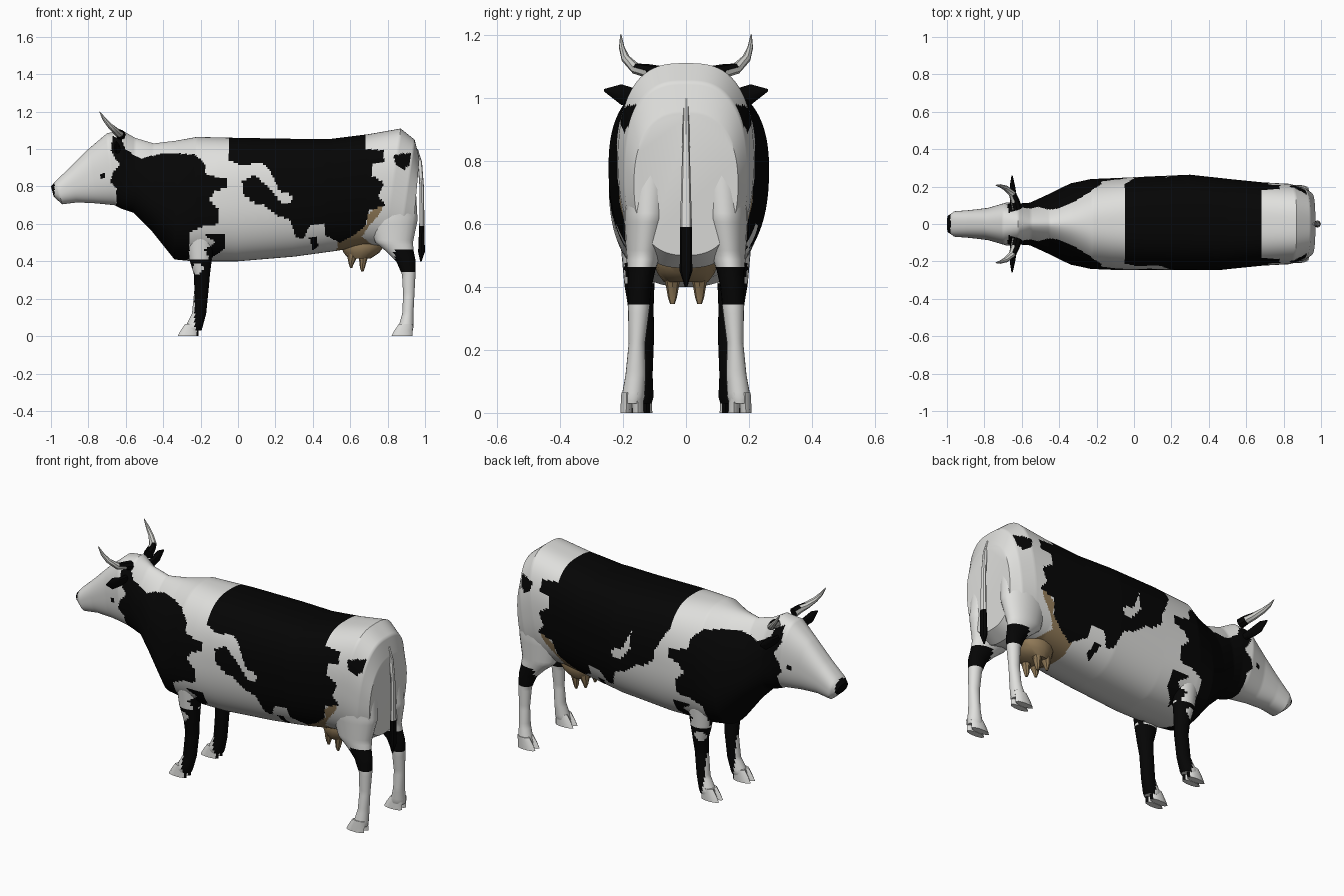
import bpy, bmesh, math
from mathutils import Vector


def material(name, col):
    m = bpy.data.materials.new(name)
    m.diffuse_color = (*col, 1)
    return m


MATS = [material("white_hide", (.74, .74, .72)), material("black_hide", (.0015, .0015, .0015)),
        material("udder_tan", (.29, .20, .10)), material("horn_grey", (.60, .60, .57))]
WHITE, BLACK, TAN, HORN = range(4)

# Coat markings as side-view outlines (x, z), shared by both flanks
SHOULDER = [(-.67, 1.07), (-.62, 1.05), (-.60, .995), (-.52, .95), (-.39, .98), (-.23, .97),
            (-.18, .925), (-.17, .86), (-.06, .845), (-.06, .80), (-.13, .77), (-.15, .73),
            (-.10, .67), (-.10, .60), (-.18, .59), (-.26, .555), (-.26, .415), (-.36, .35),
            (-.64, .60), (-.65, .70), (-.65, .79), (-.685, .825), (-.665, .88), (-.63, .915),
            (-.68, .99)]
SADDLE = [(-.05, 1.2), (.68, 1.2), (.68, 1.0), (.78, .995), (.78, .93), (.715, .915),
          (.715, .86), (.78, .82), (.75, .75), (.79, .70), (.70, .67), (.68, .59), (.62, .54),
          (.545, .50), (.465, .54), (.46, .60), (.385, .59), (.35, .52), (.31, .53), (.28, .62),
          (.20, .65), (.14, .70), (.10, .70), (.03, .755), (.02, .83), (.09, .86), (.17, .79),
          (.22, .72), (.28, .71), (.29, .75), (.22, .78), (.20, .82), (.17, .89), (.13, .925),
          (.01, .915), (-.05, .94)]
RUMP = [(.83, .97), (.93, .98), (.92, .92), (.89, .89), (.84, .92)]
FLANK = [(.38, .53), (.42, .53), (.43, .48), (.40, .46)]
ELBOW = [(-.19, .55), (-.07, .55), (-.07, .47), (-.15, .41), (-.18, .46), (-.12, .50)]
BRIDGE = [(-.05, .95), (.15, .95), (.18, .85), (.17, .78), (.03, .80)]      # left flank only
UDDER = [(.53, .50), (.62, .54), (.69, .60), (.69, .65), (.78, .72), (.77, .67), (.71, .60),
         (.66, .53), (.76, .46), (.76, .40), (.53, .42)]


def inside(x, z, poly):
    hit = False
    for (x1, z1), (x2, z2) in zip(poly, poly[1:] + poly[:1]):
        if (z1 > z) != (z2 > z) and x < x1 + (z - z1) * (x2 - x1) / (z2 - z1):
            hit = not hit
    return hit


def coat(c):
    x, z = c.x, c.z
    if x < -.981 or math.hypot(x + .725, z - .857) < .014:      # nose and eyes
        return BLACK
    if any(inside(x, z, p) for p in (SHOULDER, SADDLE, RUMP, FLANK, ELBOW)):
        return BLACK
    if c.y > 0 and inside(x, z, BRIDGE):
        return BLACK
    return TAN if inside(x, z, UDDER) else WHITE


def resample(stations, step):
    """Insert straight-line in-between stations."""
    out = []
    for a, b in zip(stations, stations[1:]):
        n = max(1, math.ceil(max(abs(p - q) for p, q in zip(a[:5], b[:5])) / step))
        out += [[p + (q - p) * i / n for p, q in zip(a, b)] for i in range(n)]
    return out + [list(stations[-1])]


def loft(name, rings, rule):
    """Skin a list of closed rings, colouring each face by its centre."""
    bm = bmesh.new()
    rows = [[bm.verts.new(p) for p in r] for r in rings]
    n = len(rows[0])
    for a, b in zip(rows, rows[1:]):
        for i in range(n):
            j = (i + 1) % n
            bm.faces.new((a[i], a[j], b[j], b[i]))
    bm.faces.new(rows[0])
    bm.faces.new(rows[-1])
    bmesh.ops.recalc_face_normals(bm, faces=bm.faces)
    for f in bm.faces:
        f.smooth = True
        f.material_index = rule(f.calc_center_median()) if callable(rule) else rule
    me = bpy.data.meshes.new(name)
    bm.to_mesh(me)
    bm.free()
    for m in MATS:
        me.materials.append(m)
    me.set_sharp_from_angle(angle=math.radians(40))
    ob = bpy.data.objects.new(name, me)
    bpy.context.collection.objects.link(ob)
    return ob


def tube(name, stations, rule, axis=None, sides=12, step=None):
    """Loft of ellipses; station = x, y, z, radius along x, other radius."""
    st = resample(stations, step) if step else stations
    rings = []
    for i, s in enumerate(st):
        c = Vector(s[:3])
        t = Vector(axis) if axis else Vector(st[min(i + 1, len(st) - 1)][:3]) - Vector(st[max(i - 1, 0)][:3])
        t.normalize()
        u = Vector((1, 0, 0))
        u = (u - t * u.dot(t)).normalized()
        v = t.cross(u)
        rings.append([c + u * s[3] * math.cos(k * math.tau / sides) + v * s[4] * math.sin(k * math.tau / sides)
                      for k in range(sides)])
    return loft(name, rings, rule)


# Head, neck and trunk in one skin: top x, z, bottom x, z, half width, roundness, narrowing upward
SECTIONS = [(-1.0, .80, -.985, .745, .045, .8, 0), (-.975, .83, -.94, .705, .068, .8, 0),
            (-.90, .90, -.86, .715, .074, .8, 0), (-.80, 1.0, -.76, .71, .086, .8, 0),
            (-.70, 1.085, -.66, .70, .115, .8, 0), (-.62, 1.10, -.62, .68, .11, .9, .05),
            (-.55, 1.06, -.56, .66, .11, 1.1, .3), (-.45, 1.03, -.46, .56, .15, 1.1, .4),
            (-.33, 1.045, -.34, .41, .212, 1.0, .25), (-.22, 1.065, -.24, .40, .24, .85, .05),
            (0, 1.06, 0, .40, .25, .75, -.04), (.3, 1.055, .3, .425, .263, .75, -.06),
            (.5, 1.055, .52, .455, .24, .72, -.06), (.7, 1.08, .68, .48, .222, .7, -.04),
            (.87, 1.11, .78, .48, .215, .7, -.02), (.945, 1.05, .86, .46, .195, .7, 0),
            (.97, .95, .93, .50, .165, .8, 0)]


def power(v, p):
    return math.copysign(abs(v) ** p, v)


body = []
for xt, zt, xb, zb, hw, p, taper in resample(SECTIONS, .009):
    ring = []
    for k in range(160):
        a = (k + .5) * math.tau / 160
        h = power(math.cos(a), .85) / 2
        w = min(hw, .245) if math.sin(a) < 0 else hw
        ring.append(((xt + xb) / 2 + (xt - xb) * h,
                     w * power(math.sin(a), p) * (1 - taper * math.cos(a)),
                     (zt + zb) / 2 + (zt - zb) * h))
    body.append(ring)
loft("body", body, coat)


def front_leg_coat(c):
    if c.z > .405:
        return coat(c)
    if math.hypot(c.x + .215, c.z - .36) < .028 and abs(c.y) > .15:     # pale spot
        return WHITE
    return BLACK if c.z > .25 or c.x > -.232 + .1 * max(0, .1 - c.z) else WHITE


def hind_leg_coat(c):
    return BLACK if .345 < c.z < .465 and c.x > .84 else WHITE


Z = (0, 0, 1)
for s, side in ((-1, "right"), (1, "left")):
    # Legs
    tube("front_leg_" + side, [(-.21, s * .14, .66, .08, .06), (-.20, s * .15, .52, .075, .056),
         (-.20, s * .148, .41, .06, .048), (-.193, s * .143, .33, .043, .04),
         (-.195, s * .135, .25, .038, .034), (-.208, s * .138, .12, .038, .032),
         (-.235, s * .143, .05, .046, .04), (-.24, s * .144, .03, .045, .035)],
         front_leg_coat, Z, 24, .012)
    tube("hind_leg_" + side, [(.83, s * .11, .80, .12, .085), (.825, s * .122, .62, .135, .075),
         (.835, s * .135, .50, .10, .055), (.868, s * .142, .45, .072, .044),
         (.898, s * .147, .40, .052, .038), (.913, s * .15, .33, .036, .034),
         (.913, s * .156, .22, .030, .026), (.908, s * .160, .12, .030, .032),
         (.898, s * .168, .05, .04, .037), (.893, s * .17, .03, .042, .034)],
         hind_leg_coat, Z, 20, .015)
    # Cloven hooves
    for name, x, y, rule in (("front", -.245, .144, front_leg_coat), ("hind", .898, .171, WHITE)):
        for k in (-1, 1):
            tube(f"{name}_hoof_{side}_{'inner' if k < 0 else 'outer'}",
                 [(x, s * y + k * .017, .065, .038, .018), (x - .014, s * y + k * .018, .03, .048, .019),
                  (x - .022, s * y + k * .019, 0, .056, .019)], rule, Z, 10)
    # Horns, dark at the root
    tube("horn_" + side, [(-.625, s * .08, 1.075, .026, .026), (-.635, s * .12, 1.085, .024, .022),
         (-.65, s * .16, 1.093, .020, .018), (-.685, s * .192, 1.125, .015, .014),
         (-.715, s * .204, 1.16, .010, .009), (-.74, s * .207, 1.2, .002, .002)],
         lambda c: BLACK if abs(c.y) < .145 and c.x > -.64 else HORN, None, 8)
    # Ears
    tube("ear_" + side, [(-.645, s * .09, 1.0, .016, .018), (-.645, s * .15, 1.0, .018, .026),
         (-.65, s * .205, 1.01, .014, .033), (-.652, s * .26, 1.024, .003, .004)],
         BLACK, (0, 1, 0), 8)
    # Teats
    for i, x in enumerate((.605, .665)):
        z = .365 - .02 * i
        tube(f"teat_{side}_{i + 1}", [(x + .015, s * .04, .46, .04, .036), (x + .004, s * .043, .41, .022, .022),
             (x, s * .043, z + .02, .013, .014), (x, s * .043, z, .006, .007)], TAN, Z, 8)

# Udder
tube("udder", [(.665, 0, .54, .10, .09), (.665, 0, .48, .115, .10), (.66, 0, .445, .095, .092),
               (.65, 0, .415, .06, .07)], TAN, Z, 16)

# Tail with dark switch
tube("tail", [(.95, 0, 1.0, .012, .008), (.972, 0, .93, .012, .01), (.982, 0, .80, .012, .013),
              (.983, 0, .59, .014, .019), (.981, 0, .45, .018, .02), (.978, 0, .40, .004, .004)],
     lambda c: BLACK if c.z < .59 else WHITE, Z, 8)
